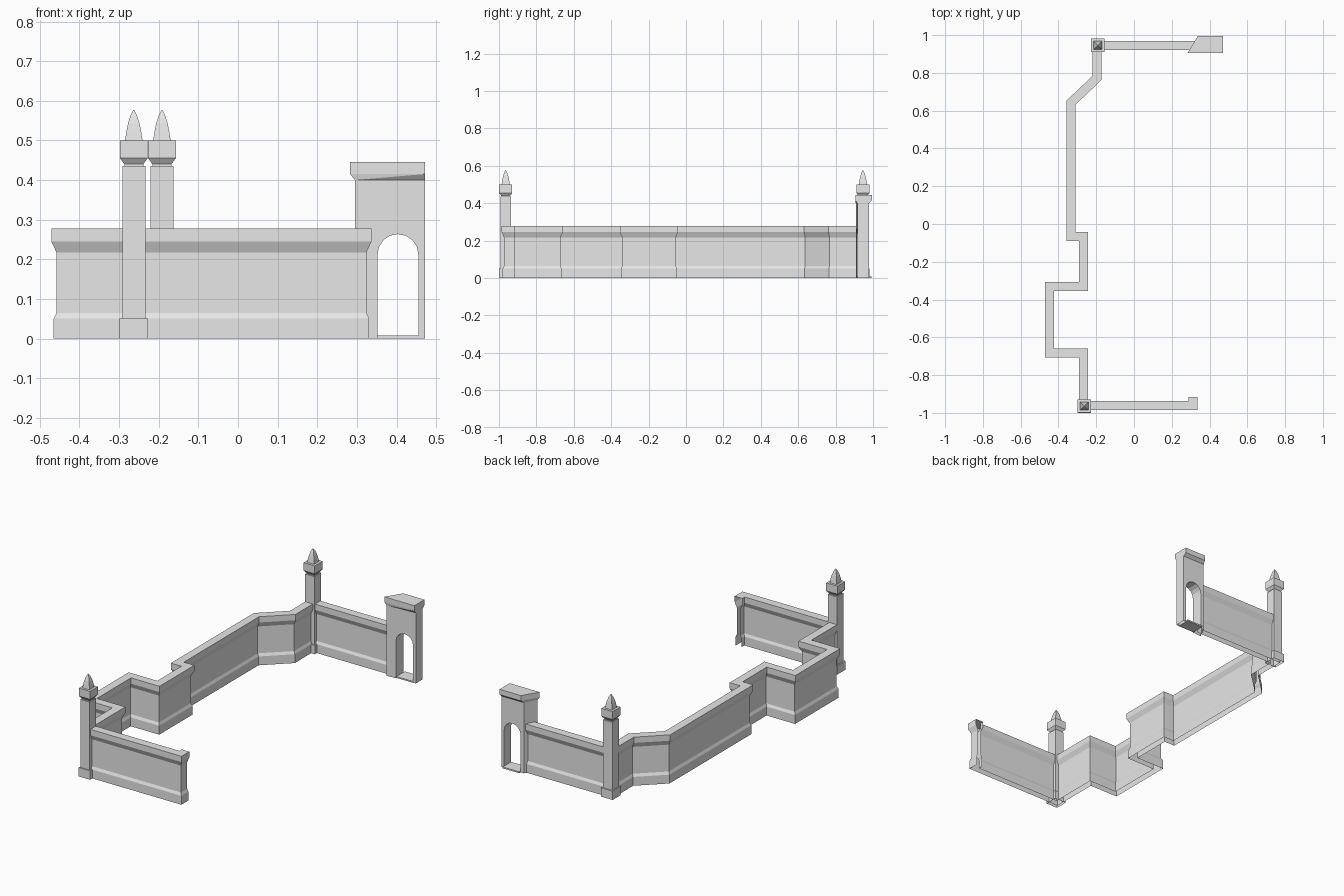
import bpy, bmesh, math
from mathutils import Vector

cube = bpy.data.objects.get("Cube")
if cube:
    bpy.data.objects.remove(cube, do_unlink=True)

stone = bpy.data.materials.new("pale_grey_stone")
stone.use_nodes = True
grey = (0.8, 0.8, 0.8, 1)
stone.diffuse_color = grey
stone.node_tree.nodes["Principled BSDF"].inputs["Base Color"].default_value = grey


def finish(name, bm):
    bmesh.ops.recalc_face_normals(bm, faces=bm.faces)
    mesh = bpy.data.meshes.new(name)
    bm.to_mesh(mesh)
    bm.free()
    mesh.materials.append(stone)
    obj = bpy.data.objects.new(name, mesh)
    bpy.context.collection.objects.link(obj)
    return obj


def bridge(bm, rings, closed=True):
    for a, b in zip(rings, rings[1:]):
        n = len(a)
        for i in range(n if closed else n - 1):
            j = (i + 1) % n
            bm.faces.new((a[i], a[j], b[j], b[i]))


# Half widths and heights of the wall: plinth, recessed face, coping
SIDE = [(0.018, 0), (0.018, 0.05), (0.011, 0.065),
        (0.011, 0.217), (0.024, 0.245), (0.024, 0.278)]
WALL = SIDE + [(-w, z) for w, z in reversed(SIDE)]


def wall(name, path):
    """Sweep the wall section along a path with mitred corners."""
    pts = [Vector(p) for p in path]
    bm = bmesh.new()
    rings = []
    for i, p in enumerate(pts):
        d1 = (p - pts[i - 1]).normalized() if i else (pts[1] - p).normalized()
        d2 = (pts[i + 1] - p).normalized() if i < len(pts) - 1 else d1
        n1, n2 = Vector((-d1.y, d1.x)), Vector((-d2.y, d2.x))
        mitre = (n1 + n2) / (1 + n1.dot(n2))
        rings.append([bm.verts.new((*(p + mitre * w), z)) for w, z in WALL])
    bridge(bm, rings, closed=False)
    return finish(name, bm)


def pillar(name, x, y):
    """Stack square rings from the foot to the pointed finial."""
    levels = [(0.036, 0), (0.036, 0.05), (0.029, 0.05), (0.029, 0.435),
              (0.024, 0.435), (0.024, 0.44), (0.035, 0.455), (0.035, 0.5),
              (0.022, 0.5), (0.019, 0.52), (0.0145, 0.543),
              (0.008, 0.563), (0.001, 0.577)]
    bm = bmesh.new()
    rings = [[bm.verts.new((x + sx * r, y + sy * r, z))
              for sx, sy in ((-1, -1), (1, -1), (1, 1), (-1, 1))]
             for r, z in levels]
    bridge(bm, rings)
    bm.faces.new(rings[-1])
    return finish(name, bm)


# Walls
wall("long_wall", [(0.335, 0.946), (-0.197, 0.946), (-0.197, 0.772),
                   (-0.334, 0.642), (-0.334, -0.066), (-0.268, -0.066),
                   (-0.268, -0.33), (-0.447, -0.33), (-0.447, -0.683),
                   (-0.268, -0.683), (-0.268, -0.962), (0.313, -0.962),
                   (0.313, -0.917)])

# Corner pillars
pillar("front_pillar", -0.263, -0.964)
pillar("back_pillar", -0.192, 0.946)

# Gate tower body: outline with an arched doorway, left end cut at a slant
X0, X1 = 0.295, 0.472
LEFT, RIGHT, SPRING = 0.352, 0.455, 0.212
mid, half = (LEFT + RIGHT) / 2, (RIGHT - LEFT) / 2
arch = [(mid - half * math.cos(math.pi * k / 8),
         SPRING + half * math.sin(math.pi * k / 8)) for k in range(9)]
outline = [(LEFT, 0)] + arch + [(RIGHT, 0), (X1, 0), (X1, 0.4)]
bm = bmesh.new()
rings = []
# Each side runs from its left corner to its right end
for left, y0, y1 in ((X0, 0.908, 0.917), (X0 + 0.037, 0.978, 0.978)):
    ring = [(left, y0, 0)]
    for x, z in outline:
        ring.append((x, y0 + (y1 - y0) * (x - left) / (X1 - left), z))
    ring.append((left, y0, 0.4))
    rings.append([bm.verts.new(c) for c in ring])
    bm.faces.new(rings[-1])
bridge(bm, rings)
feet = [f for f in bm.faces if all(v.co.z == 0 for v in f.verts)]
bmesh.ops.delete(bm, geom=feet, context='FACES_ONLY')
finish("gate_tower", bm)

# Gate coping flaring out from the body, its front flare split into triangles
bm = bmesh.new()
body_plan = [(X0, 0.908), (X1, 0.917), (X1, 0.978), (X0 + 0.037, 0.978)]
cap_plan = [(0.283, 0.905), (X1, 0.905), (X1, 0.995), (0.338, 0.995)]
rings = [[bm.verts.new((x, y, z)) for x, y in plan]
         for plan, z in ((body_plan, 0.4), (cap_plan, 0.415), (cap_plan, 0.445))]
bridge(bm, rings)
bm.faces.new(rings[-1])
low, high = rings[0], rings[1]
flare = [f for f in bm.faces if {low[0], low[1], high[0]} <= set(f.verts)]
bmesh.ops.delete(bm, geom=flare, context='FACES_ONLY')
bm.faces.new((low[0], low[1], high[1]))
bm.faces.new((low[0], high[1], high[0]))
finish("gate_coping", bm)

# Doorway threshold
bm = bmesh.new()
bmesh.ops.create_cube(bm, size=1)
for v in bm.verts:
    v.co = (mid + v.co.x * 2 * half, 0.953 + v.co.y * 0.075, 0.004 + v.co.z * 0.008)
finish("gate_threshold", bm)
